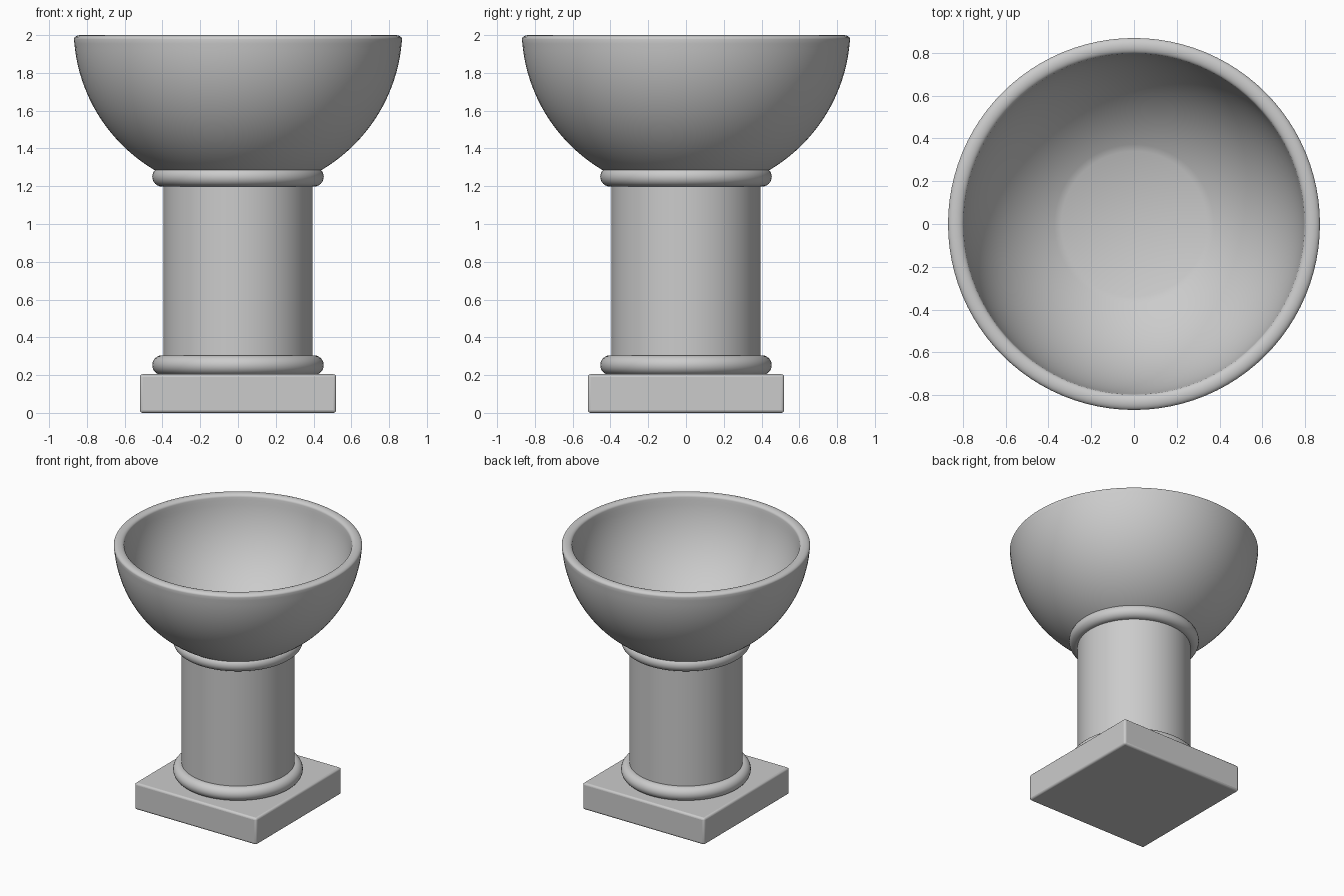
import bpy
import math

if "Cube" in bpy.data.objects:
    bpy.data.objects.remove(bpy.data.objects["Cube"])


def lathe(name, profile, steps=96):
    """Revolve an (r, z) profile around z; points with r = 0 become poles."""
    verts, rings, faces = [], [], []
    for r, z in profile:
        start = len(verts)
        if r == 0:
            verts.append((0, 0, z))
            rings.append([start] * steps)
        else:
            for i in range(steps):
                a = math.tau * i / steps
                verts.append((r * math.cos(a), r * math.sin(a), z))
            rings.append(list(range(start, start + steps)))
    for low, high in zip(rings, rings[1:]):
        for i in range(steps):
            j = (i + 1) % steps
            quad = (low[i], low[j], high[j], high[i])
            faces.append(list(dict.fromkeys(quad)))
    mesh = bpy.data.meshes.new(name)
    mesh.from_pydata(verts, [], faces)
    obj = bpy.data.objects.new(name, mesh)
    bpy.context.collection.objects.link(obj)
    smooth(obj)
    return obj


def smooth(obj):
    bpy.ops.object.select_all(action='DESELECT')
    obj.select_set(True)
    bpy.context.view_layer.objects.active = obj
    bpy.ops.object.shade_smooth_by_angle(angle=math.radians(35))


def arc(radius, centre_z, r_start, r_end, n=24):
    """Points on a sphere's lower half between two distances from the axis."""
    a0, a1 = math.asin(r_start / radius), math.asin(r_end / radius)
    angles = [a0 + (a1 - a0) * i / n for i in range(n + 1)]
    return [(radius * math.sin(a), centre_z - radius * math.cos(a)) for a in angles]


# Square plinth with softened edges
bpy.ops.mesh.primitive_cube_add(size=1, location=(0, 0, 0.1025))
plinth = bpy.context.object
plinth.name = "plinth"
plinth.scale = (1.04, 1.04, 0.205)
bpy.ops.object.transform_apply(location=False, rotation=False, scale=True)
bevel = plinth.modifiers.new("soft_edges", 'BEVEL')
bevel.width = 0.015
bevel.segments = 3
smooth(plinth)

# Round shaft
lathe("column", [(0, 0.2), (0.395, 0.2), (0.395, 1.25), (0, 1.25)])

# Rounded collars at the foot and the head of the shaft
for name, z in (("lower_collar", 0.253), ("upper_collar", 1.25)):
    bpy.ops.mesh.primitive_torus_add(
        major_radius=0.402, minor_radius=0.052, major_segments=96,
        minor_segments=24, location=(0, 0, z))
    bpy.context.object.name = name
    smooth(bpy.context.object)

# Bowl: outer shell, rounded rim, inner shell with a level floor
outer = arc(0.87, 2.035, 0.38, 0.869)
outer = [p for p in outer if p[1] < 1.97]
rim = [(0.8325 + 0.0365 * math.cos(a), 1.978 + 0.022 * math.sin(a))
       for a in (math.pi * i / 12 for i in range(13))]
inner = [p for p in arc(0.797, 2.035, 0.34, 0.796) if p[1] < 1.96][::-1]
lathe("bowl", [(0, outer[0][1])] + outer + rim + inner + [(0, inner[-1][1] - 0.01)])
